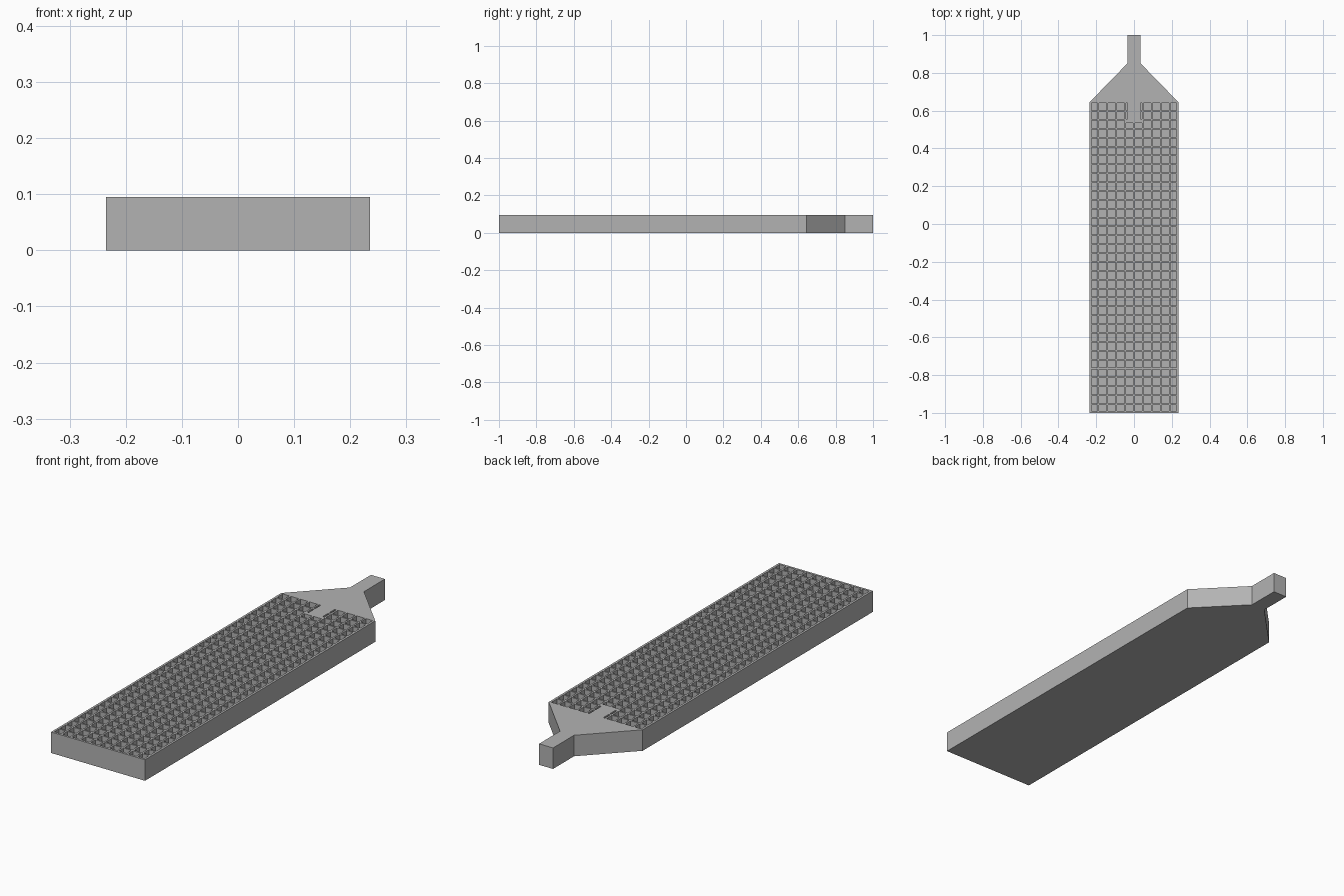
import bpy
import bmesh
from mathutils import Vector

if "Cube" in bpy.data.objects:
    bpy.data.objects.remove(bpy.data.objects["Cube"], do_unlink=True)

HALF, HEIGHT = 0.235, 0.095      # half width and thickness of the body
FLOOR = 0.02                     # bottom of the pockets
PITCH, RIB = 0.047, 0.008        # pocket spacing and rib thickness
RIM = 0.01                       # outer wall thickness
FRONT, SHOULDER = -1.0, 0.645
NECK, TAB_END = 0.035, 0.535     # half width of neck and tab, front of tab

grey = bpy.data.materials.new("light_grey")
grey.use_nodes = True
color = (0.45, 0.45, 0.45, 1)
grey.diffuse_color = color
grey.node_tree.nodes["Principled BSDF"].inputs["Base Color"].default_value = color


def make_object(name, bm):
    bmesh.ops.recalc_face_normals(bm, faces=bm.faces)
    mesh = bpy.data.meshes.new(name)
    bm.to_mesh(mesh)
    bm.free()
    mesh.materials.append(grey)
    obj = bpy.data.objects.new(name, mesh)
    bpy.context.scene.collection.objects.link(obj)
    return obj


def add_box(bm, x0, x1, y0, y1, z0, z1):
    verts = bmesh.ops.create_cube(bm, size=1)["verts"]
    low, size = Vector((x0, y0, z0)), Vector((x1 - x0, y1 - y0, z1 - z0))
    for v in verts:
        v.co = low + (v.co + Vector((0.5, 0.5, 0.5))) * size


# Body: long plate with tapered shoulders and a narrow neck
half_outline = [(HALF, FRONT), (HALF, SHOULDER), (NECK, 0.85), (NECK, 1.0)]
outline = half_outline + [(-x, y) for x, y in reversed(half_outline)]
bm = bmesh.new()
base = bm.faces.new([bm.verts.new((x, y, 0)) for x, y in outline])
top = bmesh.ops.extrude_face_region(bm, geom=[base])["geom"]
for v in top:
    if isinstance(v, bmesh.types.BMVert):
        v.co.z = HEIGHT
body = make_object("waffle_plate", bm)

# Pockets: a mirrored grid, clipped by the rim and by the solid tab
bm = bmesh.new()
rows = round((SHOULDER - FRONT) / PITCH)
for row in range(rows):
    y0 = max(FRONT + row * PITCH + RIB / 2, FRONT + RIM)
    y1 = FRONT + (row + 1) * PITCH - RIB / 2
    for col in range(5):
        x0 = col * PITCH + RIB / 2
        x1 = min((col + 1) * PITCH - RIB / 2, HALF - RIM)
        end = y1
        if col == 0 and y1 > TAB_END:
            if y0 < TAB_END:
                end = TAB_END
            else:
                x0 = NECK
        for a, b in ((x0, x1), (-x1, -x0)):
            add_box(bm, a, b, y0, end, FLOOR, HEIGHT + 0.05)
cutter = make_object("pocket_cutter", bm)

# Cut the pockets and drop the cutter
cut = body.modifiers.new("pockets", "BOOLEAN")
cut.operation = "DIFFERENCE"
cut.solver = "EXACT"
cut.object = cutter
bpy.context.view_layer.objects.active = body
body.select_set(True)
bpy.ops.object.modifier_apply(modifier=cut.name)
bpy.data.objects.remove(cutter, do_unlink=True)
